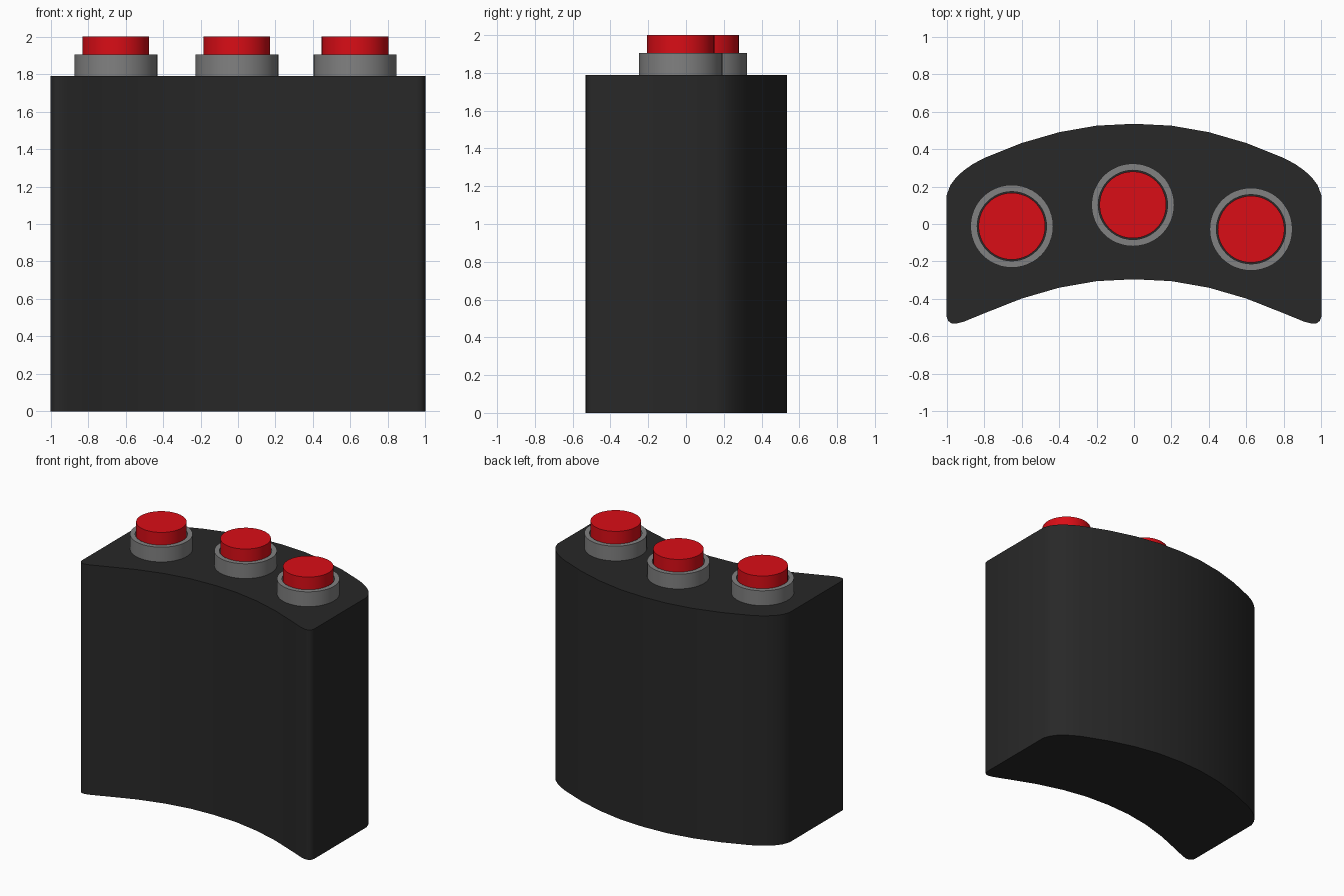
import bpy, bmesh, math

if "Cube" in bpy.data.objects:
    bpy.data.objects.remove(bpy.data.objects["Cube"])


def material(name, rgb):
    m = bpy.data.materials.new(name)
    m.diffuse_color = (*rgb, 1)
    m.use_nodes = True
    m.node_tree.nodes["Principled BSDF"].inputs["Base Color"].default_value = m.diffuse_color
    return m


def finish(name, bm, mat):
    bmesh.ops.recalc_face_normals(bm, faces=bm.faces[:])
    mesh = bpy.data.meshes.new(name)
    bm.to_mesh(mesh)
    bm.free()
    obj = bpy.data.objects.new(name, mesh)
    bpy.context.collection.objects.link(obj)
    mesh.materials.append(mat)
    bpy.ops.object.select_all(action='DESELECT')
    obj.select_set(True)
    bpy.context.view_layer.objects.active = obj
    bpy.ops.object.shade_smooth_by_angle(angle=math.radians(35))
    return obj


def lathe(name, profile, centre, mat, sides=48, closed=False):
    """Spin an (r, z) profile about a vertical axis."""
    bm = bmesh.new()
    verts = [bm.verts.new((r + centre[0], centre[1], z)) for r, z in profile]
    pairs = list(zip(verts, verts[1:]))
    if closed:
        pairs.append((verts[-1], verts[0]))
    edges = [bm.edges.new(p) for p in pairs]
    bmesh.ops.spin(bm, geom=verts + edges, cent=(*centre, 0), axis=(0, 0, 1),
                   angle=math.tau, steps=sides)
    bmesh.ops.remove_doubles(bm, verts=bm.verts[:], dist=1e-4)
    return finish(name, bm, mat)


black = material("black_plastic", (0.021, 0.021, 0.021))
grey = material("grey_metal", (0.22, 0.22, 0.22))
red = material("red_plastic", (0.7, 0.004, 0.008))

# Curved housing: right half of the outline, back to front, then mirrored
half = [(0, .535), (.2, .525), (.4, .49), (.6, .432), (.8, .352),
        (.86, .32), (.91, .285), (.95, .248), (.98, .208), (1, .155),
        (1, -.495), (.992, -.517), (.975, -.53), (.95, -.532), (.91, -.522),
        (.8, -.477), (.6, -.398), (.4, -.34), (.2, -.305), (0, -.295)]
outline = half + [(-x, y) for x, y in reversed(half[1:-1])]
TOP = 1.79
bm = bmesh.new()
base = bm.faces.new([bm.verts.new((x, y, 0)) for x, y in outline])
ext = bmesh.ops.extrude_face_region(bm, geom=[base], use_keep_orig=True)
bmesh.ops.translate(bm, vec=(0, 0, TOP),
                    verts=[v for v in ext["geom"] if isinstance(v, bmesh.types.BMVert)])
finish("housing", bm, black)

# Three push buttons, each a red cap inside a grey collar
for side, centre in (("left", (-.652, -.012)), ("middle", (-.006, .102)),
                     ("right", (.625, -.028))):
    lathe(f"collar_{side}", [(.185, TOP), (.221, TOP), (.221, 1.905), (.185, 1.905)],
          centre, grey, closed=True)
    lathe(f"button_{side}", [(0, TOP), (.178, TOP), (.178, 2), (0, 2)], centre, red)
